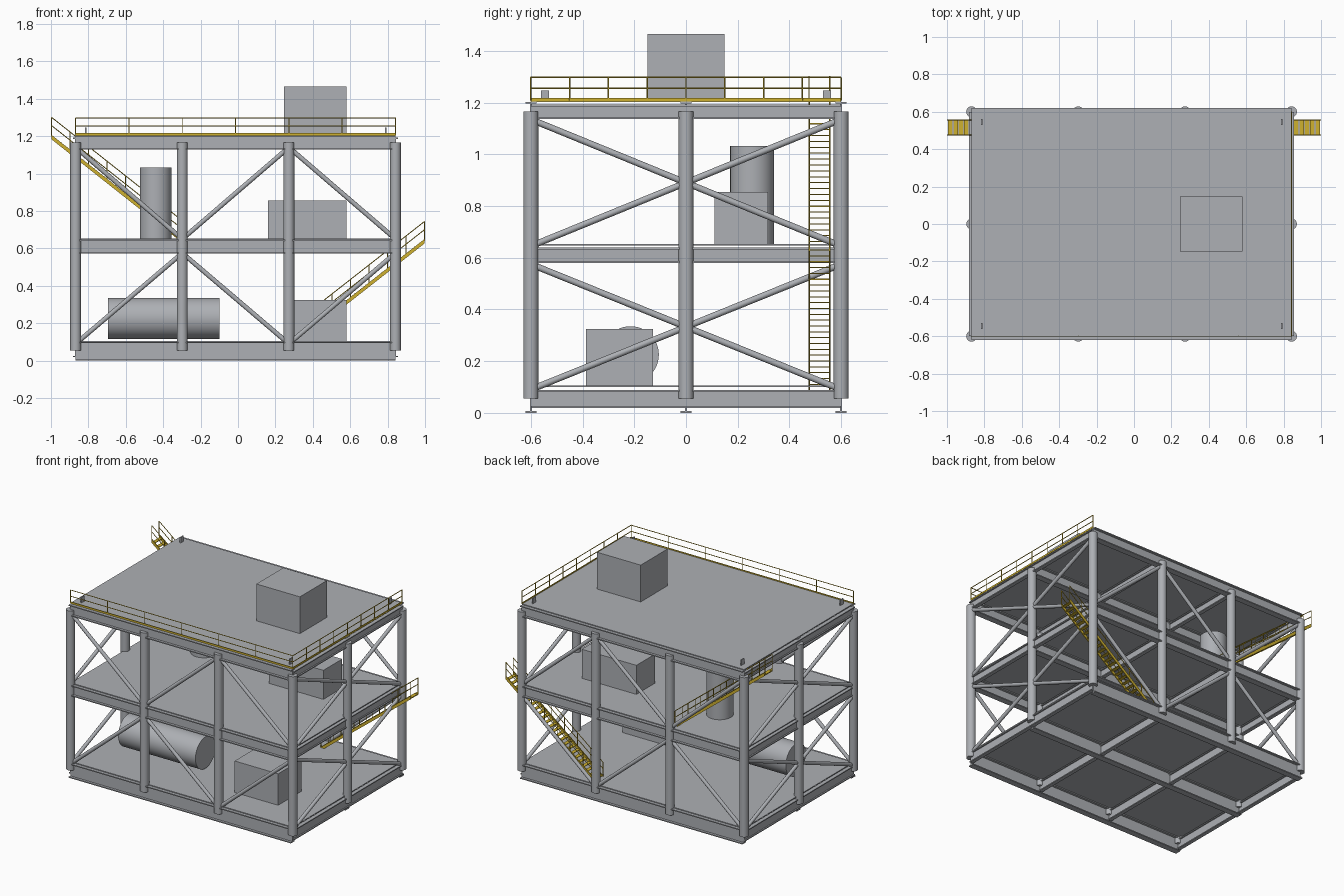
import bpy, bmesh, math
from mathutils import Vector, Matrix

if "Cube" in bpy.data.objects:
    bpy.data.objects.remove(bpy.data.objects["Cube"])


def material(name, rgb):
    m = bpy.data.materials.new(name)
    m.diffuse_color = (*rgb, 1)
    m.use_nodes = True
    m.node_tree.nodes["Principled BSDF"].inputs["Base Color"].default_value = m.diffuse_color
    return m


GREY = material("steel_grey", (0.42, 0.435, 0.46))
YELLOW = material("safety_yellow", (0.62, 0.44, 0.03))


def add_box(bm, x0, x1, y0, y1, z0, z1):
    mat = Matrix.Translation(((x0 + x1) / 2, (y0 + y1) / 2, (z0 + z1) / 2))
    mat = mat @ Matrix.Diagonal((x1 - x0, y1 - y0, z1 - z0, 1))
    bmesh.ops.create_cube(bm, size=1, matrix=mat)


def add_tube(bm, a, b, r, sides):
    a, b = Vector(a), Vector(b)
    d = b - a
    mat = Matrix.Translation((a + b) / 2) @ d.to_track_quat('Z', 'Y').to_matrix().to_4x4()
    bmesh.ops.create_cone(bm, cap_ends=True, segments=sides, radius1=r, radius2=r,
                          depth=d.length, matrix=mat)


def add_ibeam(bm, axis, lo, hi, at, z0, z1, width):
    t, w = 0.007, width / 2
    for h, a, b in ((w, z0, z0 + t), (0.004, z0 + t, z1 - t), (w, z1 - t, z1)):
        if axis == 'X':
            add_box(bm, lo, hi, at - h, at + h, a, b)
        else:
            add_box(bm, at - h, at + h, lo, hi, a, b)


def finish(bm, name, mat, smooth=False):
    me = bpy.data.meshes.new(name)
    bm.to_mesh(me)
    bm.free()
    me.materials.append(mat)
    ob = bpy.data.objects.new(name, me)
    bpy.context.collection.objects.link(ob)
    if smooth:
        bpy.ops.object.select_all(action='DESELECT')
        ob.select_set(True)
        bpy.context.view_layer.objects.active = ob
        bpy.ops.object.shade_smooth_by_angle(angle=math.radians(40))
    return ob


XS = (-0.868, -0.298, 0.272, 0.842)
YS = (-0.6, 0.0, 0.6)
X0, X1 = XS[0], XS[3]

# decks: long beams, cross beams and a thin plate on each level
levels = {"lower": (0.0, 0.1, 0.019, 0.089),
          "middle": (0.572, 0.647, 0.58, 0.639),
          "upper": (1.128, 1.203, 1.137, 1.192)}
for name, (a, b, c, d) in levels.items():
    bm = bmesh.new()
    for y in YS:
        add_ibeam(bm, 'X', X0, X1, y, a, b, 0.042)
    for x in XS:
        add_ibeam(bm, 'Y', -0.6, 0.6, x, c, d, 0.026)
    finish(bm, name + "_deck_beams", GREY)
    bm = bmesh.new()
    add_box(bm, X0, X1, -0.6, 0.6, b, b + 0.006)
    finish(bm, name + "_deck_plate", GREY)

# columns around the perimeter
bm = bmesh.new()
for x in XS:
    for y in YS:
        if y != 0 or x in (X0, X1):
            add_tube(bm, (x, y, 0.055), (x, y, 1.165), 0.029, 24)
finish(bm, "columns", GREY, True)

# long side braces: zigzag in three bays on two storeys
bm = bmesh.new()
zig = ((1.14, 0.65), (0.65, 1.14), (1.14, 0.65))
zag = ((0.09, 0.575), (0.575, 0.09), (0.09, 0.575))
for y in (-0.6, 0.6):
    for row in (zig, zag):
        for i, (za, zb) in enumerate(row):
            add_tube(bm, (XS[i], y, za), (XS[i + 1], y, zb), 0.0125, 12)
finish(bm, "long_side_braces", GREY, True)

# short side braces: full-width crosses on two storeys
bm = bmesh.new()
for x in (X0, X1):
    for lo, hi in ((0.09, 0.575), (0.645, 1.135)):
        add_tube(bm, (x, -0.6, lo), (x, 0.6, hi), 0.0125, 12)
        add_tube(bm, (x, -0.6, hi), (x, 0.6, lo), 0.0125, 12)
finish(bm, "short_side_braces", GREY, True)

# equipment boxes and vessels
for name, dims in {"upper_equipment_box": (0.245, 0.58, -0.148, 0.148, 1.208, 1.465),
                   "middle_equipment_box": (0.16, 0.58, 0.11, 0.317, 0.652, 0.855),
                   "lower_equipment_box": (0.245, 0.58, -0.387, -0.128, 0.105, 0.325)}.items():
    bm = bmesh.new()
    add_box(bm, *dims)
    finish(bm, name, GREY)
bm = bmesh.new()
add_tube(bm, (-0.695, -0.215, 0.225), (-0.1, -0.215, 0.225), 0.11, 48)
finish(bm, "horizontal_vessel", GREY, True)
bm = bmesh.new()
add_tube(bm, (-0.44, 0.256, 0.65), (-0.44, 0.256, 1.032), 0.085, 48)
finish(bm, "vertical_vessel", GREY, True)

# lifting lugs near the upper deck corners
bm = bmesh.new()
for x in (-0.815, 0.79):
    for y in (-0.545, 0.545):
        add_box(bm, x - 0.004, x + 0.004, y - 0.016, y + 0.016, 1.208, 1.247)
finish(bm, "lifting_lugs", GREY)

# guard rails on the front and right edges of the upper deck
bm = bmesh.new()
R = 0.0028
for z in (1.255, 1.298):
    add_tube(bm, (X0, -0.6, z), (X1, -0.6, z), R, 6)
    add_tube(bm, (X1, -0.6, z), (X1, 0.6, z), R, 6)
for i in range(7):
    x = X0 + (X1 - X0) * i / 6
    add_tube(bm, (x, -0.6, 1.208), (x, -0.6, 1.298), R, 6)
for i in range(1, 9):
    y = -0.6 + 0.15 * i
    add_tube(bm, (X1, y, 1.208), (X1, y, 1.298), R, 6)
add_box(bm, X0, X1, -0.602, -0.598, 1.205, 1.217)
add_box(bm, X1 - 0.002, X1 + 0.002, -0.6, 0.6, 1.205, 1.217)
finish(bm, "guard_rails", YELLOW)


# stairs: sloped stringers, treads and handrails
def stair(name, top, foot):
    (xa, za), (xb, zb) = top, foot
    bm = bmesh.new()
    for y in (0.476, 0.556):
        # stringer as a sheared box with vertical ends
        ring = []
        for yy in (y - 0.003, y + 0.003):
            ring.append([bm.verts.new((x, yy, z)) for x, z in
                         ((xa, za), (xb, zb), (xb, zb - 0.024), (xa, za - 0.024))])
        bm.faces.new(ring[0])
        bm.faces.new(ring[1][::-1])
        for i in range(4):
            j = (i + 1) % 4
            bm.faces.new((ring[0][j], ring[0][i], ring[1][i], ring[1][j]))
        for h in (0.05, 0.094):
            add_tube(bm, (xa, y, za + h), (xb, y, zb + h), 0.0025, 6)
        for i in range(8):
            x, z = xa + (xb - xa) * i / 7, za + (zb - za) * i / 7
            add_tube(bm, (x, y, z - 0.01), (x, y, z + 0.094), 0.0025, 6)
    for i in range(24):
        t = (i + 0.5) / 24
        x, z = xa + (xb - xa) * t, za + (zb - za) * t - 0.009
        add_box(bm, x - 0.0125, x + 0.0125, 0.476, 0.556, z - 0.002, z + 0.002)
    bmesh.ops.recalc_face_normals(bm, faces=bm.faces)
    finish(bm, name, YELLOW)


stair("upper_stair", (-0.997, 1.207), (-0.305, 0.66))
stair("lower_stair", (0.997, 0.65), (0.305, 0.108))
